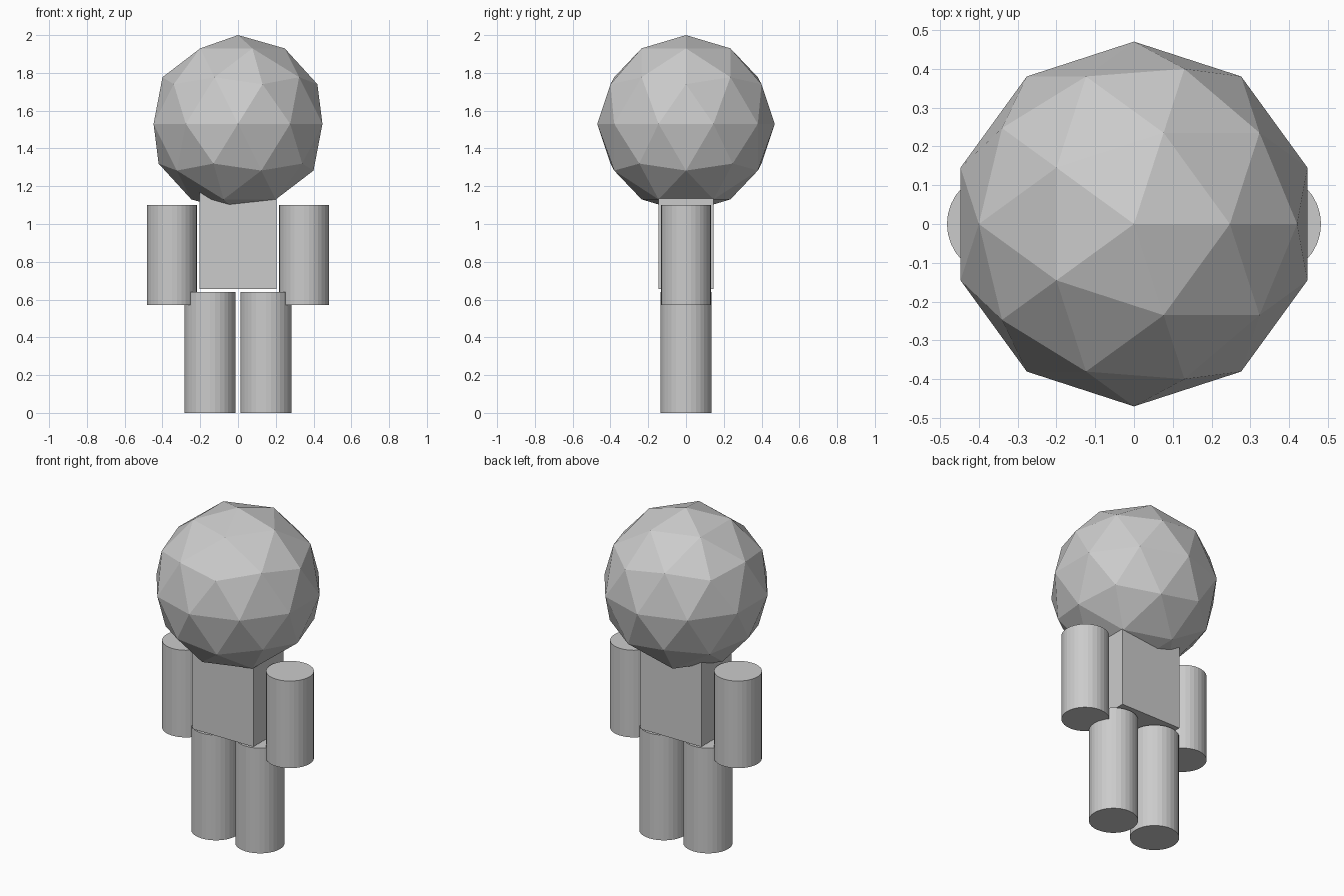
import bpy

if "Cube" in bpy.data.objects:
    bpy.data.objects.remove(bpy.data.objects["Cube"])


def limb(name, x, radius, z0, z1):
    bpy.ops.mesh.primitive_cylinder_add(
        vertices=32, radius=radius, depth=z1 - z0, location=(x, 0, (z0 + z1) / 2))
    bpy.context.object.name = name


# Faceted head
bpy.ops.mesh.primitive_ico_sphere_add(subdivisions=2, radius=0.47, location=(0, 0, 1.53))
bpy.context.object.name = "head"

# Box torso, its top sunk into the head
bpy.ops.mesh.primitive_cube_add(size=1, location=(0, 0, 0.92))
torso = bpy.context.object
torso.name = "torso"
torso.scale = (0.41, 0.29, 0.53)
bpy.ops.object.transform_apply(location=False, rotation=False, scale=True)

# Arms and legs
for side, s in (("left", -1), ("right", 1)):
    limb(side + "_arm", s * 0.35, 0.132, 0.57, 1.10)
    limb(side + "_leg", s * 0.148, 0.136, 0, 0.64)
